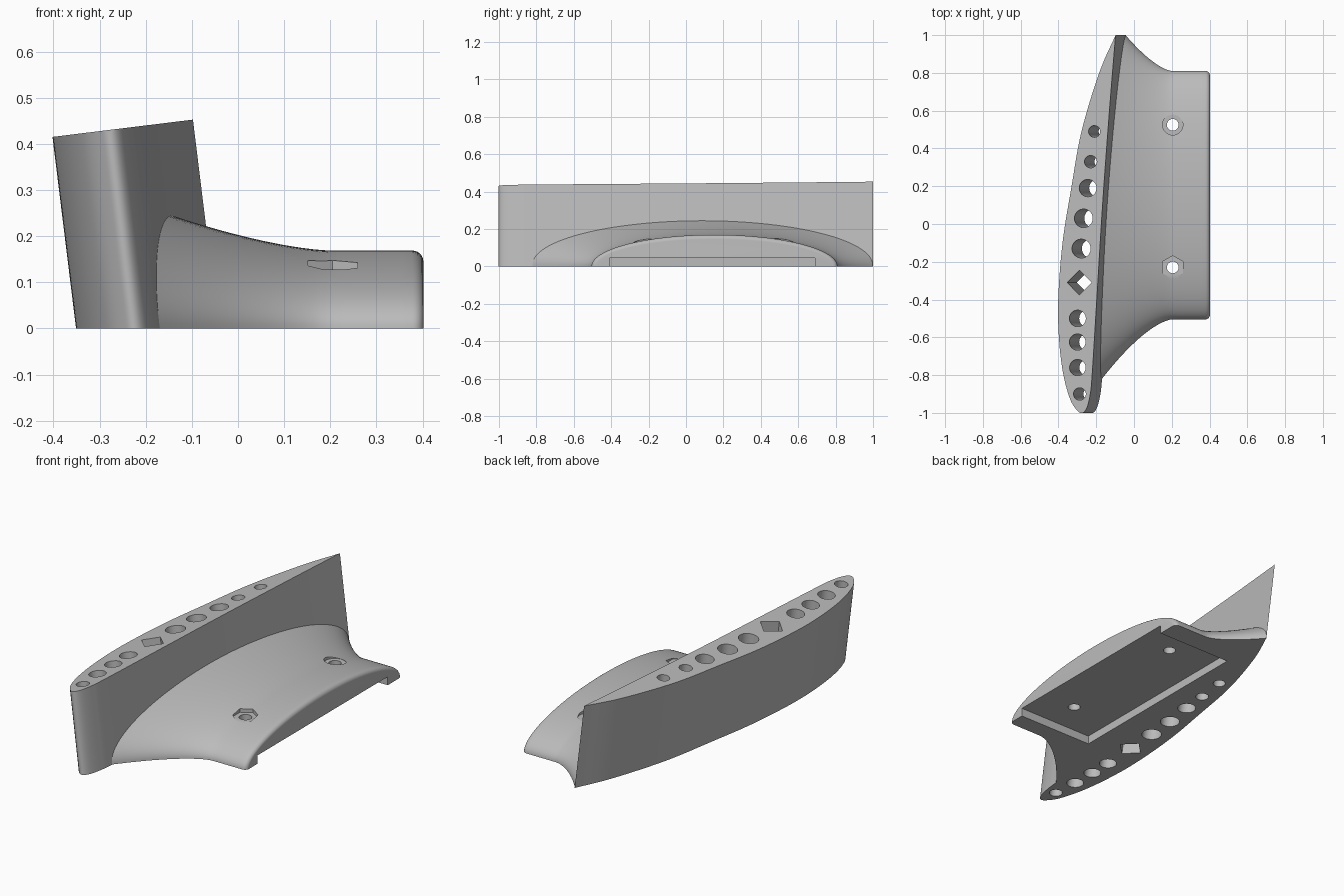
import bpy, bmesh, math
from mathutils import Vector, Matrix

cube = bpy.data.objects.get("Cube")
if cube:
    bpy.data.objects.remove(cube, do_unlink=True)

LEAN = 0.123  # sideways lean of the fin per unit of height

grey = bpy.data.materials.new("plain grey")
grey.use_nodes = True
COLOUR = (0.5, 0.5, 0.5, 1)
grey.diffuse_color = COLOUR
grey.node_tree.nodes["Principled BSDF"].inputs["Base Color"].default_value = COLOUR


def make_object(name, bm):
    bmesh.ops.recalc_face_normals(bm, faces=bm.faces)
    mesh = bpy.data.meshes.new(name)
    bm.to_mesh(mesh)
    bm.free()
    mesh.materials.append(grey)
    obj = bpy.data.objects.new(name, mesh)
    bpy.context.collection.objects.link(obj)
    return obj


def prism(bm, sides, radius, depth, centre, tilt=0.0, spin=0.0):
    matrix = (Matrix.Translation(centre) @ Matrix.Rotation(tilt, 4, 'Y')
              @ Matrix.Rotation(spin, 4, 'Z'))
    bmesh.ops.create_cone(bm, cap_ends=True, segments=sides, radius1=radius,
                          radius2=radius, depth=depth, matrix=matrix)


def cut(target, bm):
    cutter = make_object("cutter", bm)
    cutter.hide_render = True
    mod = target.modifiers.new("cut", 'BOOLEAN')
    mod.operation = 'DIFFERENCE'
    mod.solver = 'EXACT'
    mod.object = cutter
    bpy.context.view_layer.objects.active = target
    bpy.ops.object.modifier_apply(modifier=mod.name)
    bpy.data.objects.remove(cutter, do_unlink=True)


def smooth_path(pts, steps=8):
    pts = [Vector(p) for p in pts]
    pts = [2 * pts[0] - pts[1]] + pts + [2 * pts[-1] - pts[-2]]
    out = []
    for a, b, c, d in zip(pts, pts[1:], pts[2:], pts[3:]):
        for i in range(steps):
            t = i / steps
            out.append(0.5 * (2 * b + (c - a) * t + (2 * a - 5 * b + 4 * c - d) * t * t
                              + (3 * b - a - 3 * c + d) * t ** 3))
    return out


# Leaning fin: airfoil outline at the base, sheared up to a tilted top
outline = smooth_path([
    (-0.042, 1), (-0.13, 0.8), (-0.225, 0.49), (-0.28, 0.19), (-0.327, -0.1),
    (-0.35, -0.4), (-0.345, -0.62), (-0.322, -0.8), (-0.285, -0.93), (-0.245, -0.99),
    (-0.218, -1), (-0.195, -0.97), (-0.178, -0.9), (-0.168, -0.8), (-0.143, -0.4),
    (-0.112, 0.1), (-0.075, 0.6), (-0.042, 1)])
bm = bmesh.new()
low, high = [], []
for x, y in outline:
    z = (0.4648 + LEAN * x) / (1 + LEAN ** 2)
    low.append(bm.verts.new((x, y, 0)))
    high.append(bm.verts.new((x - LEAN * z, y, z)))
bm.faces.new(low)
bm.faces.new(high)
for i in range(len(low)):
    j = (i + 1) % len(low)
    bm.faces.new((low[i], low[j], high[j], high[i]))
fin = make_object("fin", bm)

# Row of holes running through the fin along its lean: x, y, radius
holes = [(-0.21, 0.49, 0.031), (-0.23, 0.33, 0.033), (-0.245, 0.19, 0.046),
         (-0.268, 0.03, 0.049), (-0.28, -0.13, 0.05), (-0.29, -0.31, 0.066),
         (-0.3, -0.5, 0.044), (-0.301, -0.625, 0.043), (-0.3, -0.76, 0.043),
         (-0.289, -0.9, 0.033)]
bm = bmesh.new()
for i, (x, y, r) in enumerate(holes):
    sides = 4 if i == 5 else 32
    spin = math.pi / 4 if i == 5 else 0
    prism(bm, sides, r, 0.8, (x + LEAN * 0.24, y, 0.2), -math.atan(LEAN),
          0 if sides == 32 else spin + math.pi / 4)
cut(fin, bm)


# Flared mounting body: half-elliptic sections that widen toward the fin
def section(x, angle, inset=0.0):
    flare = max(0.0, 0.2 - x) ** 1.5
    back, front = 0.81 + 1.57 * flare, -0.505 - 1.4 * flare
    half = (back - front) / 2 - inset
    y = (back + front) / 2 + half * math.cos(angle)
    z = (0.169 + 0.378 * flare - inset) * math.sin(angle)
    return y, max(z, 0.0)


ROWS, COLS, ROUND, END = 64, 24, 0.024, 0.402
bm = bmesh.new()
grid = []
for r in range(ROWS + 1):
    angle = math.pi * r / ROWS
    start = -0.1
    for _ in range(25):
        y, z = section(start, angle)
        start = -0.043 + 0.081 * (y - 1) - LEAN * z
    row = []
    for c in range(COLS + 1):
        x = start + (END - ROUND - start) * c / COLS
        row.append((x, *section(x, angle)))
    for k in range(1, 7):
        a = math.pi / 2 * k / 6
        x = END - ROUND + ROUND * math.sin(a)
        row.append((x, *section(x, angle, ROUND * (1 - math.cos(a)))))
    if r in (0, ROWS):
        row = [(x, y, 0) for x, y, z in row]
    grid.append([bm.verts.new(p) for p in row])
for a, b in zip(grid, grid[1:]):
    for c in range(len(a) - 1):
        bm.faces.new((a[c], a[c + 1], b[c + 1], b[c]))
bm.faces.new([row[0] for row in grid])
bm.faces.new([row[-1] for row in grid])
bm.faces.new(grid[0] + grid[-1][::-1])
body = make_object("mounting_body", bm)

# Underside pocket, open at the outer end
bm = bmesh.new()
bmesh.ops.create_cube(bm, size=1, matrix=Matrix.Translation((0.23, 0.14, -0.0275))
                      @ Matrix.Diagonal((0.54, 1.1, 0.145, 1)))
cut(body, bm)

# Bolt holes, with a hexagonal and a round recess
for y, sides, radius in ((-0.23, 6, 0.062), (0.525, 32, 0.054)):
    bm = bmesh.new()
    prism(bm, 32, 0.031, 0.6, (0.205, y, 0.1))
    cut(body, bm)
    bm = bmesh.new()
    prism(bm, sides, radius, 0.2, (0.205, y, 0.228))
    cut(body, bm)

# Smooth curved walls, keep rims sharp
for obj in (fin, body):
    bpy.ops.object.select_all(action='DESELECT')
    obj.select_set(True)
    bpy.context.view_layer.objects.active = obj
    bpy.ops.object.shade_smooth_by_angle(angle=math.radians(30))
